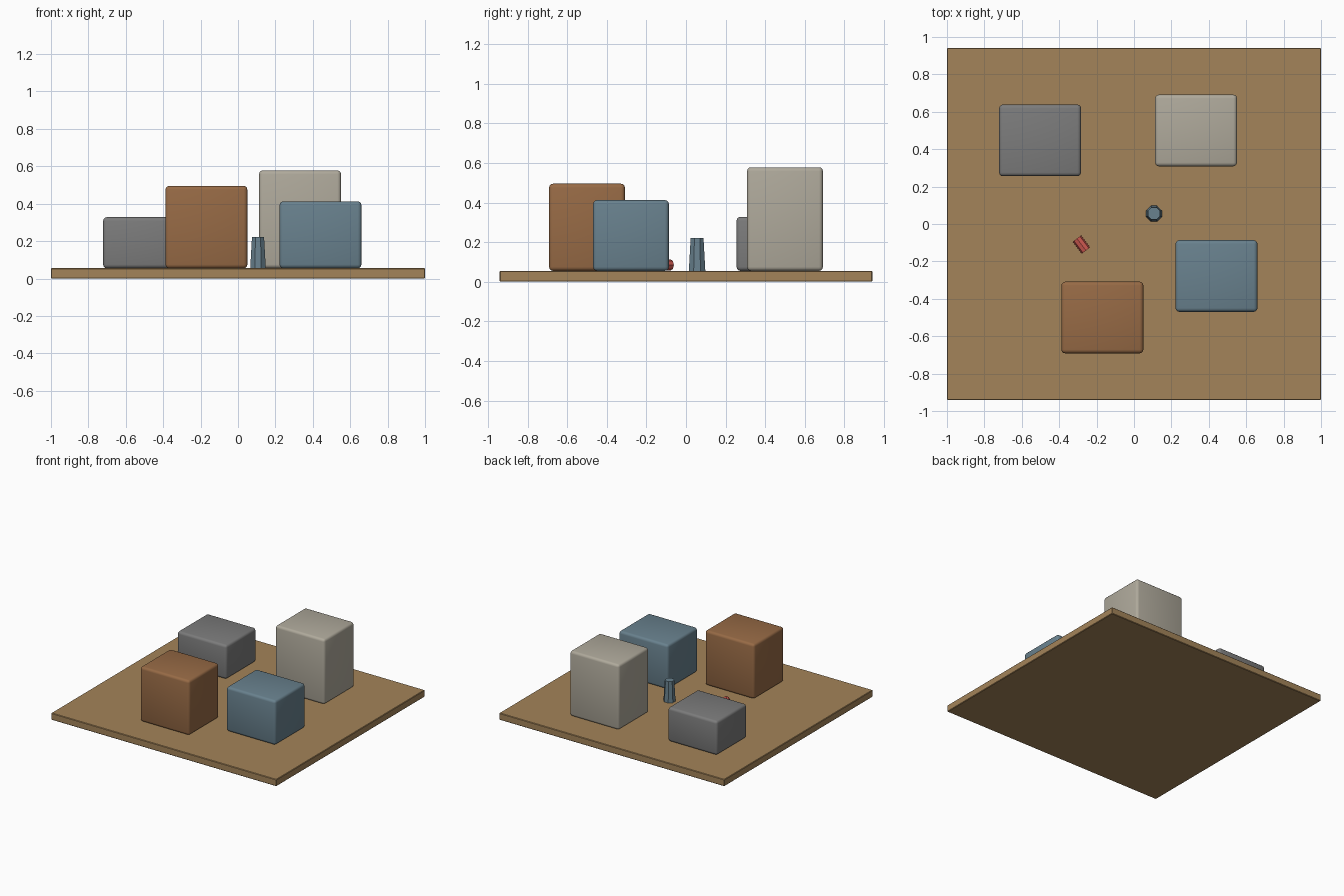
import bpy, math
from mathutils import Vector

if "Cube" in bpy.data.objects:
    bpy.data.objects.remove(bpy.data.objects["Cube"])

TOP = 0.055  # height of the board surface


def paint(obj, name, color):
    mat = bpy.data.materials.get(name) or bpy.data.materials.new(name)
    mat.diffuse_color = (*color, 1)
    mat.use_nodes = True
    mat.node_tree.nodes["Principled BSDF"].inputs["Base Color"].default_value = mat.diffuse_color
    obj.data.materials.append(mat)


def rounded_box(name, x, y, z0, size, bevel, segments, mat, color):
    bpy.ops.mesh.primitive_cube_add(size=1, location=(x, y, z0 + size[2] / 2))
    obj = bpy.context.object
    obj.name = name
    obj.scale = size
    bpy.ops.object.transform_apply(location=False, rotation=False, scale=True)
    mod = obj.modifiers.new("rounding", 'BEVEL')
    mod.width = bevel
    mod.segments = segments
    bpy.ops.object.modifier_apply(modifier=mod.name)
    bpy.ops.object.shade_smooth_by_angle(angle=math.radians(35))
    paint(obj, mat, color)
    return obj


BLUE = (0.14, 0.22, 0.27)

# Flat ground board
rounded_box("board", 0, 0, 0, (2, 1.884, TOP), 0.004, 1, "tan", (0.37, 0.23, 0.10))

# Four blocks sharing one footprint, each with its own height
blocks = [
    ("grey_block", -0.502, 0.447, 0.328, "grey", (0.2, 0.2, 0.2)),
    ("beige_block", 0.332, 0.500, 0.578, "beige", (0.43, 0.40, 0.33)),
    ("blue_block", 0.441, -0.278, 0.412, "blue", BLUE),
    ("brown_block", -0.169, -0.500, 0.495, "brown", (0.31, 0.145, 0.06)),
]
for name, x, y, top, mat, color in blocks:
    rounded_box(name, x, y, TOP, (0.438, 0.383, top - TOP), 0.02, 3, mat, color)

# Tapered eight-sided post standing in the middle
post_h = 0.167
bpy.ops.mesh.primitive_cone_add(vertices=8, radius1=0.045, radius2=0.035, depth=post_h,
                                location=(0.107, 0.056, TOP + post_h / 2),
                                rotation=(0, 0, math.pi / 8))
post = bpy.context.object
post.name = "post"
paint(post, "blue", BLUE)

# Small red eight-sided barrel lying on its side
r = 0.028
bpy.ops.mesh.primitive_cylinder_add(vertices=8, radius=r, depth=0.08,
                                    location=(-0.281, -0.110, TOP + r + 0.002))
barrel = bpy.context.object
barrel.name = "lying_barrel"
barrel.rotation_euler = Vector((0.6, -0.8, 0)).to_track_quat('Z', 'Y').to_euler()
paint(barrel, "red", (0.62, 0.10, 0.08))
